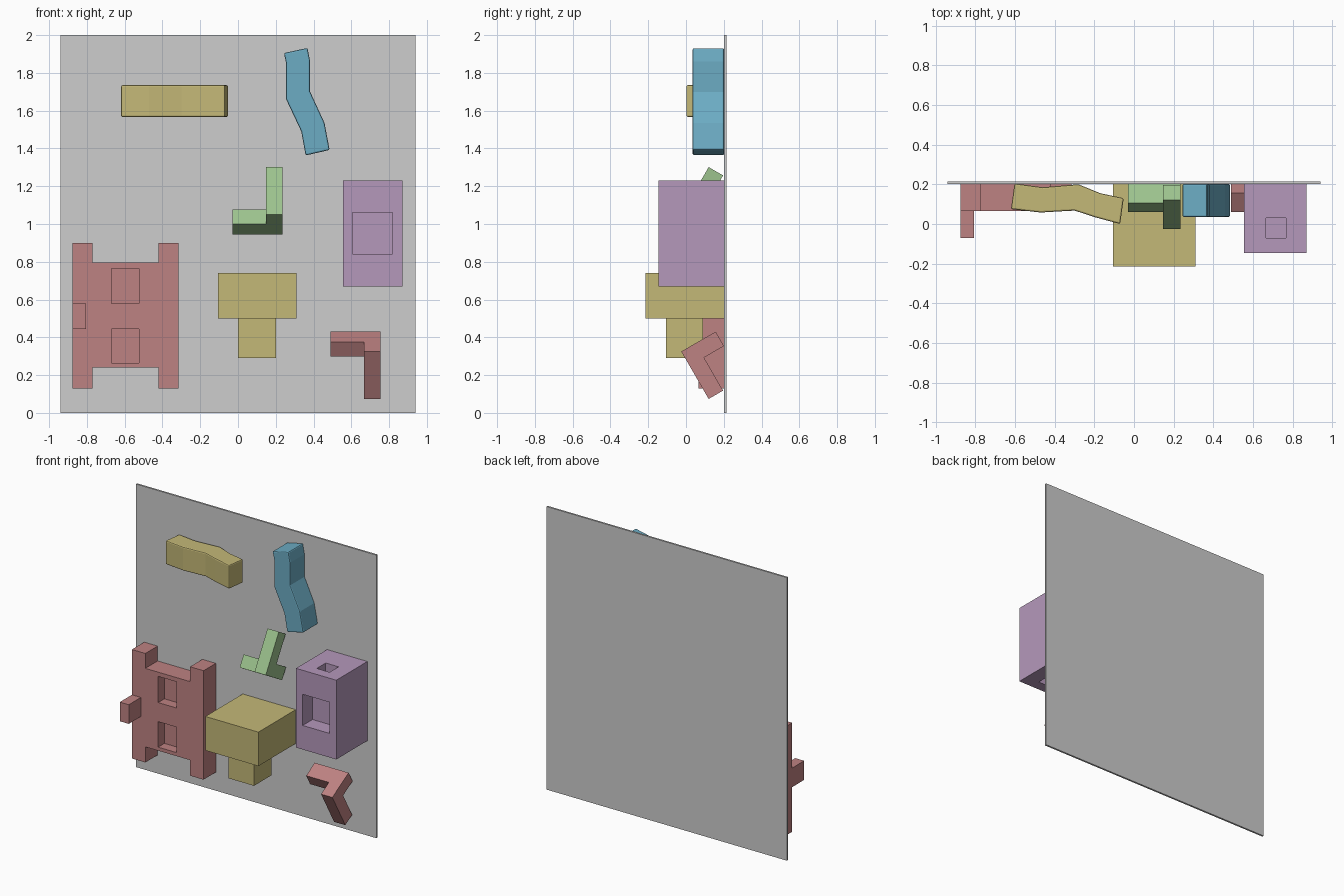
import bpy, bmesh

if "Cube" in bpy.data.objects:
    bpy.data.objects.remove(bpy.data.objects["Cube"])


def srgb(r, g, b):
    f = lambda c: c / 12.92 if c <= 0.04045 else ((c + 0.055) / 1.055) ** 2.4
    return (f(r / 255), f(g / 255), f(b / 255), 1.0)


def material(name, rgb):
    m = bpy.data.materials.new(name)
    m.diffuse_color = srgb(*rgb)
    m.use_nodes = True
    m.node_tree.nodes["Principled BSDF"].inputs["Base Color"].default_value = m.diffuse_color
    return m


GREY = material("panel grey", (205, 205, 205))
RED = material("dusty red", (190, 130, 130))
YELLOW = material("sand yellow", (196, 184, 119))
GREEN = material("soft green", (156, 194, 141))
BLUE = material("sky blue", (108, 172, 196))
PURPLE = material("lilac", (181, 152, 187))

BACK = 0.202  # front surface of the wall panel


def prism(name, pts, axis, lo, hi, mat):
    """Extrude a 2D outline along one axis; outline is in the other two axes."""
    place = {"x": lambda p, t: (t, p[0], p[1]),
             "y": lambda p, t: (p[0], t, p[1]),
             "z": lambda p, t: (p[0], p[1], t)}[axis]
    bm = bmesh.new()
    a = [bm.verts.new(place(p, lo)) for p in pts]
    b = [bm.verts.new(place(p, hi)) for p in pts]
    bm.faces.new(a)
    bm.faces.new(b)
    n = len(pts)
    for i in range(n):
        j = (i + 1) % n
        bm.faces.new((a[i], a[j], b[j], b[i]))
    bmesh.ops.recalc_face_normals(bm, faces=bm.faces)
    me = bpy.data.meshes.new(name)
    bm.to_mesh(me)
    bm.free()
    ob = bpy.data.objects.new(name, me)
    bpy.context.collection.objects.link(ob)
    me.materials.append(mat)
    return ob


def box(name, x, y, z, mat):
    return prism(name, [(x[0], z[0]), (x[1], z[0]), (x[1], z[1]), (x[0], z[1])],
                 "y", y[0], y[1], mat)


def cut(ob, x, y, z):
    """Sink a rectangular pocket into a part."""
    cutter = box("pocket_cutter", x, y, z, ob.data.materials[0])
    cutter.hide_render = True
    mod = ob.modifiers.new("pocket", "BOOLEAN")
    mod.operation = "DIFFERENCE"
    mod.solver = "EXACT"
    mod.object = cutter
    bpy.context.view_layer.objects.active = ob
    bpy.ops.object.modifier_apply(modifier=mod.name)
    bpy.data.objects.remove(cutter, do_unlink=True)


def soften(ob, width=0.008):
    """Small chamfer on the sharp edges only."""
    mod = ob.modifiers.new("soft_edges", "BEVEL")
    mod.width = width
    mod.segments = 2
    mod.limit_method = "ANGLE"
    mod.angle_limit = 1.0


# wall panel
box("wall_panel", (-0.94, 0.94), (BACK, 0.215), (0, 2), GREY)

# H-shaped plate with two pockets and a side peg
plate = prism("notched_plate", [
    (-0.875, 0.13), (-0.77, 0.13), (-0.77, 0.24), (-0.42, 0.24),
    (-0.42, 0.13), (-0.315, 0.13), (-0.315, 0.90), (-0.42, 0.90),
    (-0.42, 0.795), (-0.77, 0.795), (-0.77, 0.90), (-0.875, 0.90)],
    "y", 0.065, BACK, RED)
for z in ((0.265, 0.445), (0.58, 0.765)):
    cut(plate, (-0.67, -0.525), (0.0, 0.135), z)
box("side_peg", (-0.875, -0.805), (-0.07, 0.065), (0.445, 0.58), RED)

# large block on a stem
box("cap_block", (-0.105, 0.31), (-0.215, BACK), (0.5, 0.74), YELLOW)
box("stem_block", (0.0, 0.2), (-0.107, 0.09), (0.29, 0.5), YELLOW)

# pocketed block: pockets in front, top and bottom
holder = box("pocket_block", (0.555, 0.87), (-0.145, BACK), (0.67, 1.23), PURPLE)
cut(holder, (0.607, 0.818), (-0.3, -0.035), (0.84, 1.06))
cut(holder, (0.665, 0.765), (-0.07, 0.03), (1.13, 1.4))
cut(holder, (0.665, 0.765), (-0.07, 0.03), (0.5, 0.77))


# leaning corner brackets, the second one a vertical mirror of the first
def bracket(name, dx, flip, mat):
    def lean(u, v):
        y = -0.025 + 0.866 * u + 0.5 * v
        z = 0.325 + 0.5 * u - 0.866 * v
        return (y, 1.375 - z if flip else z)
    leg = [(0, 0), (0.21, 0), (0.21, 0.088), (0.088, 0.088), (0.088, 0.29), (0, 0.29)]
    arm = [(0.1, 0), (0.21, 0), (0.21, 0.088), (0.1, 0.088)]
    prism(name + "_leg", [lean(*p) for p in leg], "x", 0.667 + dx, 0.755 + dx, mat)
    prism(name + "_arm", [lean(*p) for p in arm], "x", 0.49 + dx, 0.667 + dx, mat)


bracket("lower_bracket", 0.0, False, RED)
bracket("upper_bracket", -0.52, True, GREEN)

# wavy bars
soften(prism("upright_wavy_bar", [
    (0.243, 1.905), (0.255, 1.85), (0.255, 1.66), (0.335, 1.49), (0.358, 1.363),
    (0.485, 1.392), (0.458, 1.535), (0.382, 1.70), (0.382, 1.86), (0.368, 1.932)],
    "y", 0.035, BACK, BLUE))
soften(prism("level_wavy_bar", [
    (-0.62, 0.075), (-0.47, 0.058), (-0.30, 0.068), (-0.20, 0.035), (-0.07, 0.0),
    (-0.052, 0.13), (-0.17, 0.155), (-0.28, 0.2), (-0.46, 0.185), (-0.602, 0.204)],
    "z", 1.567, 1.735, YELLOW))
